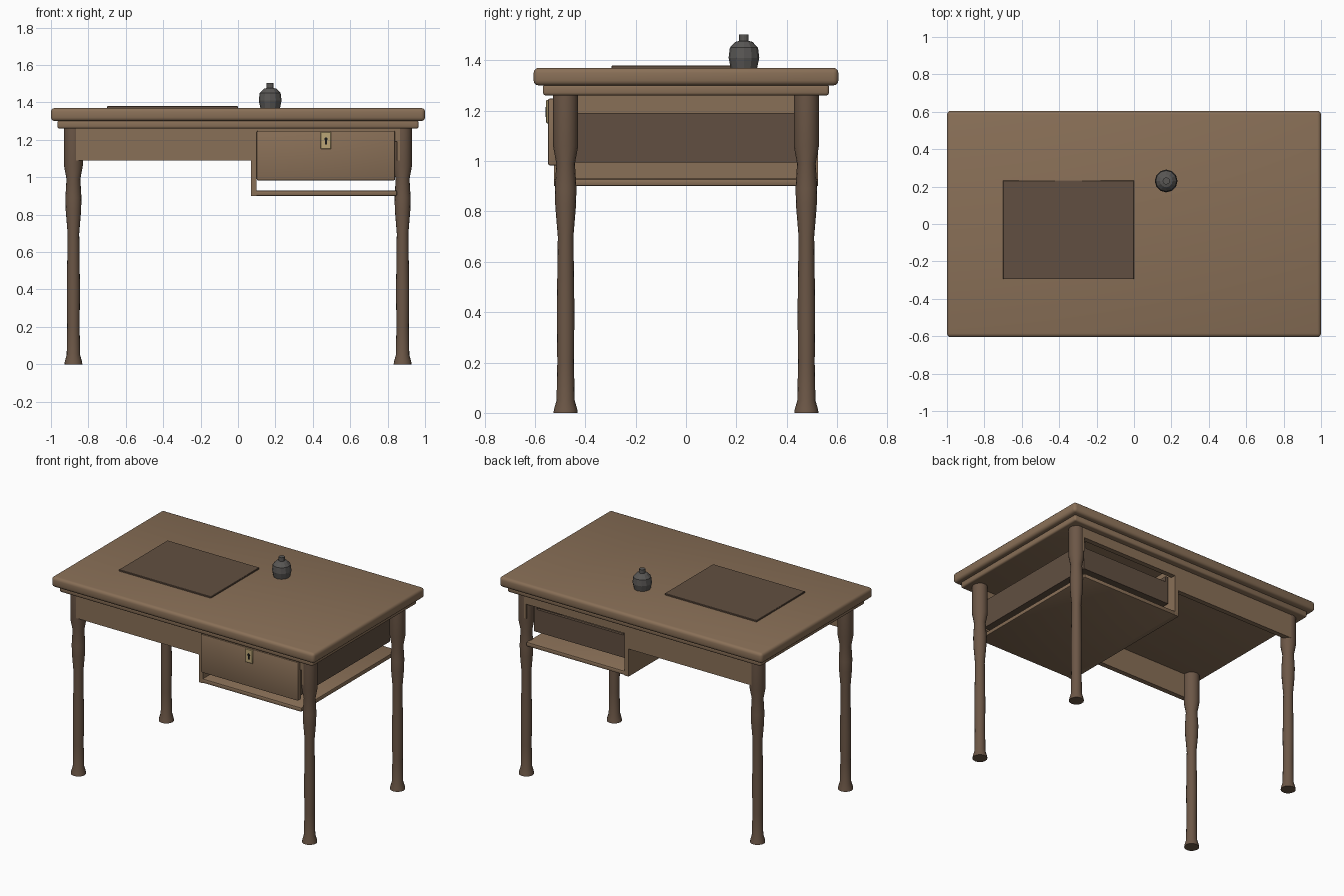
import bpy, bmesh, math
from mathutils import Matrix

if "Cube" in bpy.data.objects:
    bpy.data.objects.remove(bpy.data.objects["Cube"])


def material(name, r, g, b):
    m = bpy.data.materials.new(name)
    m.diffuse_color = (r, g, b, 1)
    m.use_nodes = True
    m.node_tree.nodes["Principled BSDF"].inputs["Base Color"].default_value = m.diffuse_color
    return m


WOOD = material("wood", 0.25, 0.16, 0.095)
LEG = material("leg_wood", 0.15, 0.095, 0.062)
DARK = material("dark_wood", 0.12, 0.078, 0.052)
BRASS = material("brass", 0.5, 0.38, 0.18)
BLACK = material("black", 0.01, 0.01, 0.01)
GLASS = material("dark_grey", 0.1, 0.095, 0.09)


def finish(name, bm, mat, smooth=None):
    bmesh.ops.recalc_face_normals(bm, faces=bm.faces)
    me = bpy.data.meshes.new(name)
    bm.to_mesh(me)
    bm.free()
    ob = bpy.data.objects.new(name, me)
    bpy.context.collection.objects.link(ob)
    me.materials.append(mat)
    if smooth:
        bpy.ops.object.select_all(action='DESELECT')
        ob.select_set(True)
        bpy.context.view_layer.objects.active = ob
        bpy.ops.object.shade_smooth_by_angle(angle=math.radians(smooth))
    return ob


def box(name, x, y, z, mat, bevel=0, segments=3):
    """Box from (min, max) ranges, with optionally rounded edges."""
    bm = bmesh.new()
    size = [r[1] - r[0] for r in (x, y, z)]
    mid = [(r[0] + r[1]) / 2 for r in (x, y, z)]
    bmesh.ops.create_cube(bm, size=1, matrix=Matrix.Translation(mid) @ Matrix.Diagonal((*size, 1)))
    if bevel:
        bmesh.ops.bevel(bm, geom=bm.edges[:], offset=bevel, segments=segments,
                        profile=0.5, affect='EDGES')
    return finish(name, bm, mat, 40 if bevel else None)


def turned(name, profile, sides, x, y, mat, smooth=None):
    """Lathe a (radius, z) profile round a vertical axis, with capped ends."""
    bm = bmesh.new()
    rings = [[bm.verts.new((x + r * math.cos(2 * math.pi * i / sides),
                            y + r * math.sin(2 * math.pi * i / sides), z))
              for i in range(sides)] for r, z in profile]
    for a, b in zip(rings, rings[1:]):
        for i in range(sides):
            j = (i + 1) % sides
            bm.faces.new((a[i], a[j], b[j], b[i]))
    bm.faces.new(rings[0])
    bm.faces.new(rings[-1])
    return finish(name, bm, mat, smooth)


# Table top and the moulding under it
box("table_top", (-1, 1), (-0.605, 0.605), (1.30, 1.37), WOOD, 0.02)
box("top_moulding", (-0.965, 0.965), (-0.568, 0.568), (1.26, 1.305), WOOD, 0.012)

# Turned legs
leg_profile = [(0.048, 0), (0.046, 0.015), (0.036, 0.05), (0.033, 0.20), (0.035, 0.40), (0.031, 0.70),
               (0.041, 0.82), (0.043, 0.89), (0.037, 0.99), (0.05, 1.06), (0.05, 1.265)]
for sx, side in ((-1, "left"), (1, "right")):
    for sy, end in ((-1, "front"), (1, "back")):
        turned(f"{end}_{side}_leg", leg_profile, 16, sx * 0.88, sy * 0.478, LEG, 35)

# Front and back aprons, shallower over the drawer bay
for sy, end in ((-1, "front"), (1, "back")):
    y = sorted((sy * 0.525, sy * 0.49))
    box(f"{end}_apron", (-0.89, 0.07), y, (1.09, 1.262), WOOD)
    box(f"{end}_drawer_rail", (0.07, 0.89), y, (1.19, 1.262), WOOD)
    box(f"{end}_drawer_stile", (0.85, 0.89), y, (1.09, 1.19), WOOD)

# Drawer bay: divider and shelf
box("drawer_divider", (0.07, 0.10), (-0.525, 0.525), (0.90, 1.262), WOOD)
box("drawer_shelf", (0.07, 0.85), (-0.525, 0.525), (0.90, 0.93), WOOD, 0.008, 2)

# Hollow drawer
box("drawer_front", (0.10, 0.84), (-0.548, -0.51), (0.983, 1.248), WOOD, 0.007, 2)
box("drawer_left_side", (0.12, 0.14), (-0.512, 0.48), (0.995, 1.19), DARK)
box("drawer_right_side", (0.80, 0.82), (-0.512, 0.48), (0.995, 1.19), DARK)
box("drawer_back", (0.14, 0.80), (0.46, 0.48), (0.995, 1.15), DARK)
box("drawer_bottom", (0.14, 0.80), (-0.512, 0.46), (0.995, 1.01), DARK)

# Lock plate and keyhole
box("lock_plate", (0.442, 0.498), (-0.555, -0.54), (1.15, 1.243), BRASS, 0.003, 1)
bm = bmesh.new()
bmesh.ops.create_cone(bm, cap_ends=True, segments=12, radius1=0.009, radius2=0.009, depth=0.004,
                      matrix=Matrix.Translation((0.47, -0.556, 1.205)) @ Matrix.Rotation(math.pi / 2, 4, 'X'))
finish("keyhole_round", bm, BLACK)
box("keyhole_slot", (0.465, 0.475), (-0.558, -0.554), (1.175, 1.205), BLACK)

# Writing mat and ink bottle
box("writing_mat", (-0.70, 0), (-0.295, 0.233), (1.368, 1.38), DARK, 0.002, 1)
turned("ink_bottle", [(0.052, 1.368), (0.061, 1.41), (0.056, 1.45), (0.034, 1.473),
                      (0.019, 1.477), (0.019, 1.503)], 12, 0.172, 0.23, GLASS)
